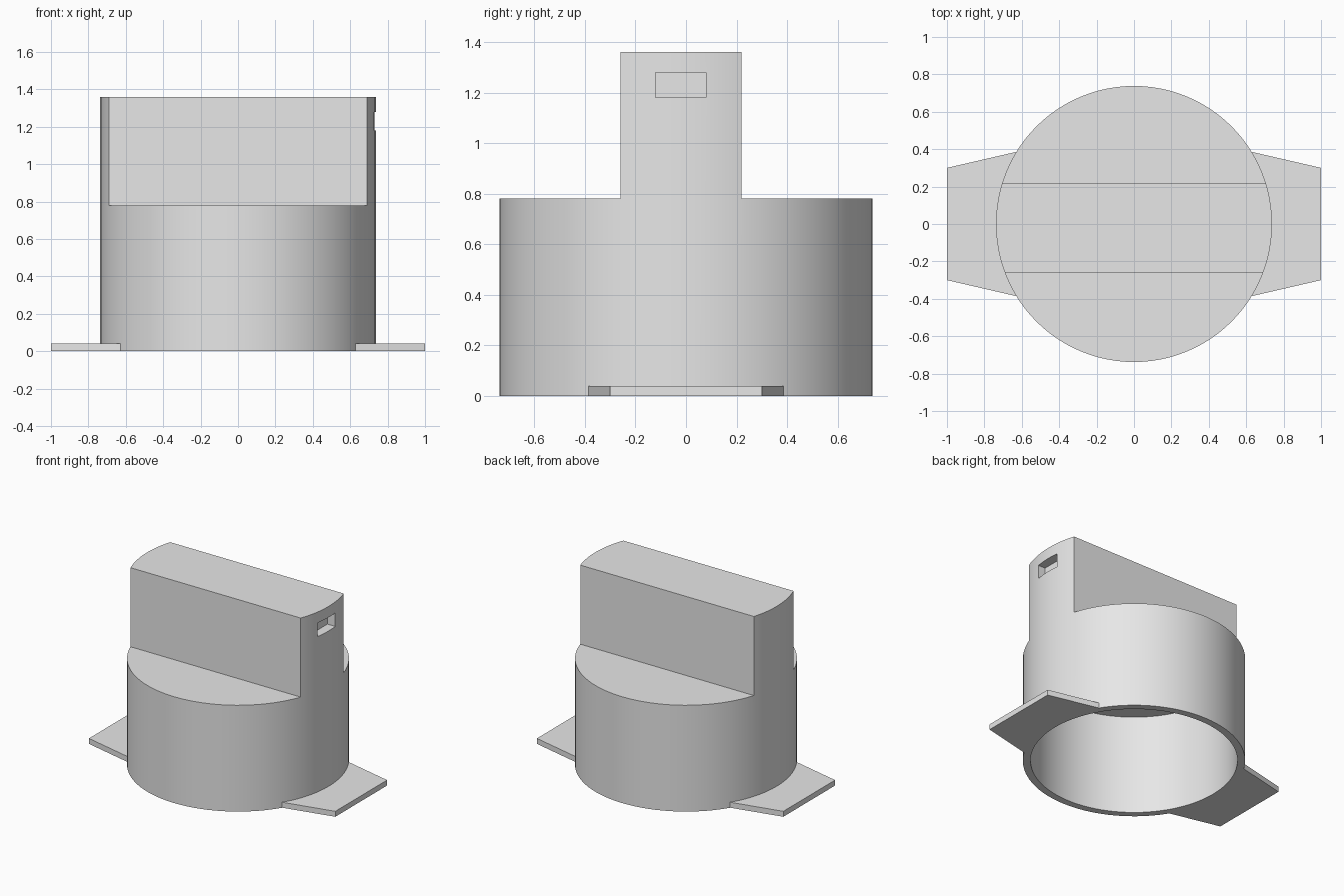
import bpy
import bmesh
from math import sin, cos, asin, pi

old = bpy.data.objects.get("Cube")
if old:
    bpy.data.objects.remove(old, do_unlink=True)

R = 0.738            # outer radius of the housing
HEIGHT = 1.36        # top of the raised bridge
SHOULDER = 0.78      # top of the round base
SEGMENTS = 96

grey = bpy.data.materials.new("light grey")
grey.use_nodes = True
grey.diffuse_color = (0.8, 0.8, 0.8, 1)
grey.node_tree.nodes["Principled BSDF"].inputs["Base Color"].default_value = (0.8, 0.8, 0.8, 1)


def prism(name, outline, z0, z1):
    """Extrude a flat outline from z0 to z1."""
    bm = bmesh.new()
    base = bm.faces.new([bm.verts.new((x, y, z0)) for x, y in outline])
    top = bmesh.ops.extrude_face_region(bm, geom=[base])["geom"]
    verts = [v for v in top if isinstance(v, bmesh.types.BMVert)]
    bmesh.ops.translate(bm, verts=verts, vec=(0, 0, z1 - z0))
    bmesh.ops.recalc_face_normals(bm, faces=bm.faces)
    mesh = bpy.data.meshes.new(name)
    bm.to_mesh(mesh)
    bm.free()
    mesh.materials.append(grey)
    obj = bpy.data.objects.new(name, mesh)
    bpy.context.collection.objects.link(obj)
    return obj


def circle(radius):
    return [(radius * cos(2 * pi * i / SEGMENTS), radius * sin(2 * pi * i / SEGMENTS))
            for i in range(SEGMENTS)]


def rectangle(x0, x1, y0, y1):
    return [(x0, y0), (x1, y0), (x1, y1), (x0, y1)]


def activate(obj):
    bpy.ops.object.select_all(action="DESELECT")
    obj.select_set(True)
    bpy.context.view_layer.objects.active = obj


def cut(target, cutter):
    mod = target.modifiers.new("cut", "BOOLEAN")
    mod.operation = "DIFFERENCE"
    mod.solver = "EXACT"
    mod.object = cutter
    activate(target)
    bpy.ops.object.modifier_apply(modifier=mod.name)
    bpy.data.objects.remove(cutter, do_unlink=True)


# Round housing with the bridge left standing across the middle
housing = prism("housing", circle(R), 0, HEIGHT)
cut(housing, prism("front_cutter", rectangle(-1, 1, -1, -0.26), SHOULDER, 2))
cut(housing, prism("back_cutter", rectangle(-1, 1, 0.22, 1), SHOULDER, 2))

# Hollow underside and the small pocket in the left end of the bridge
cut(housing, prism("cavity_cutter", circle(0.687), -0.2, 0.73))
cut(housing, prism("pocket_cutter", rectangle(0.67, 1, -0.12, 0.08), 1.18, 1.28))
activate(housing)
bpy.ops.object.shade_smooth_by_angle(angle=pi / 6)

# Tapered mounting tabs, each meeting the housing along its curve
spread = asin(0.386 / R)
for name, side in (("left_tab", 1), ("right_tab", -1)):
    arc = [(side * (R - 0.001) * cos(a), R * sin(a))
           for a in (spread * (1 - i / 8) for i in range(17))]
    prism(name, arc + [(side, -0.3), (side, 0.3)], 0, 0.04)
